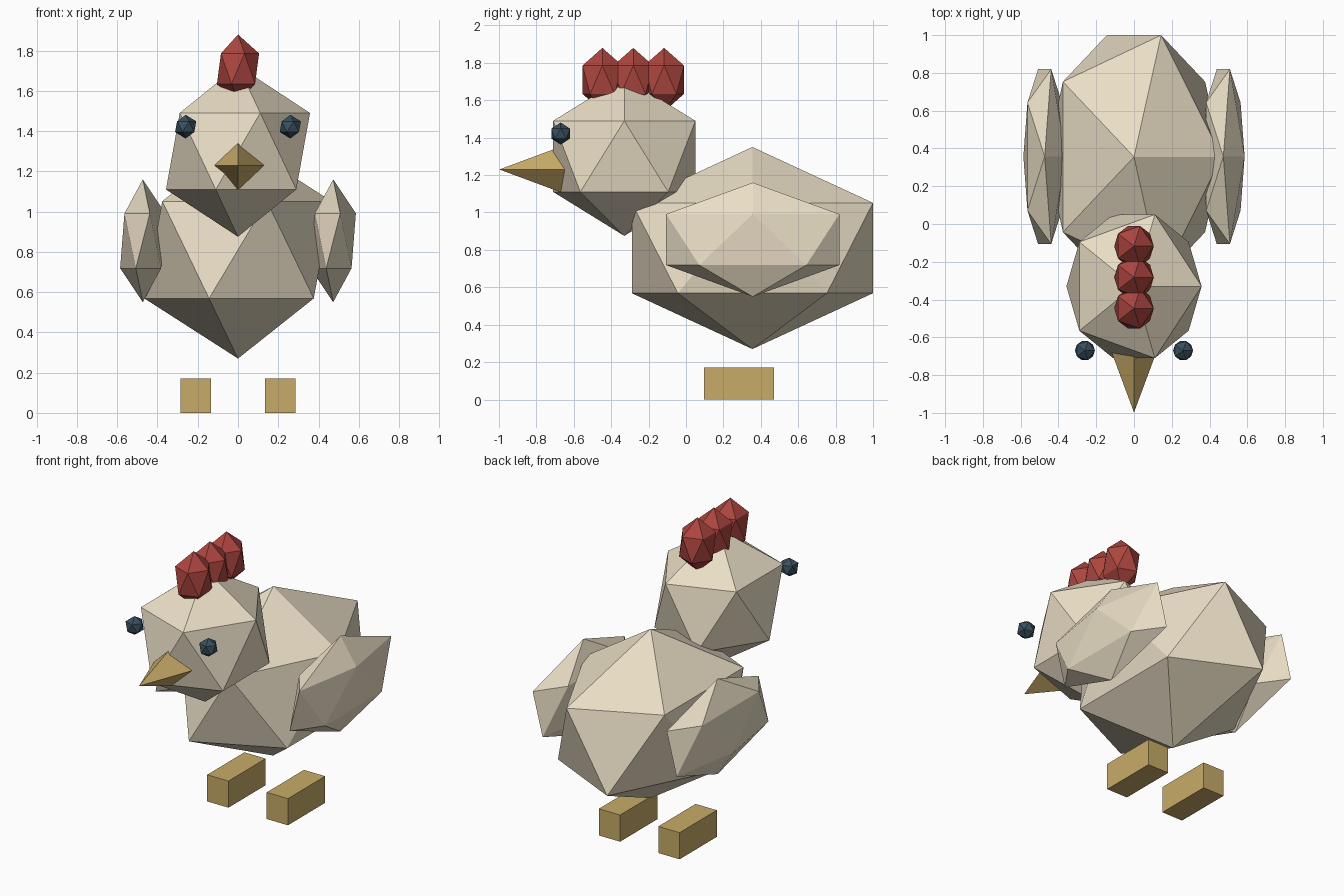
import bpy
import math

if "Cube" in bpy.data.objects:
    bpy.data.objects.remove(bpy.data.objects["Cube"])


def material(name, rgb):
    m = bpy.data.materials.new(name)
    m.diffuse_color = (*rgb, 1.0)
    m.use_nodes = True
    m.node_tree.nodes["Principled BSDF"].inputs["Base Color"].default_value = m.diffuse_color
    return m


CREAM = material("cream", (0.82, 0.73, 0.56))
RED = material("red", (0.42, 0.06, 0.05))
GOLD = material("gold", (0.58, 0.41, 0.14))
DARK = material("dark", (0.04, 0.08, 0.11))


def finish(name, mat, scale):
    ob = bpy.context.object
    ob.name = name
    ob.scale = scale
    ob.data.materials.append(mat)
    return ob


def ico(name, mat, loc, radii):
    """Stretched 20-sided ball."""
    bpy.ops.mesh.primitive_ico_sphere_add(subdivisions=1, radius=1, location=loc)
    return finish(name, mat, radii)


# Body and head
ico("body", CREAM, (0, 0.355, 0.81), (0.52, 0.758, 0.54))
ico("head", CREAM, (0, -0.33, 1.30), (0.40, 0.447, 0.425))

# Comb: three lobes along the crown
for i in range(3):
    ico(f"comb_{i + 1}", RED, (0, -0.447 + 0.165 * i, 1.71), (0.117, 0.125, 0.17))

# Beak: four-sided cone pointing forward
bpy.ops.mesh.primitive_cone_add(vertices=4, radius1=0.13, radius2=0, depth=0.35,
                                location=(0, -0.823, 1.23),
                                rotation=(math.radians(90), 0, 0))
finish("beak", GOLD, (1, 1, 1))

# Paired parts: wings, eyes, feet
for side, s in (("left", -1), ("right", 1)):
    ico(f"{side}_wing", CREAM, (s * 0.473, 0.357, 0.855), (0.126, 0.544, 0.305))
    ico(f"{side}_eye", DARK, (s * 0.26, -0.67, 1.422), (0.059, 0.059, 0.059))
    bpy.ops.mesh.primitive_cube_add(size=1, location=(s * 0.21, 0.284, 0.085))
    finish(f"{side}_foot", GOLD, (0.15, 0.375, 0.17))
